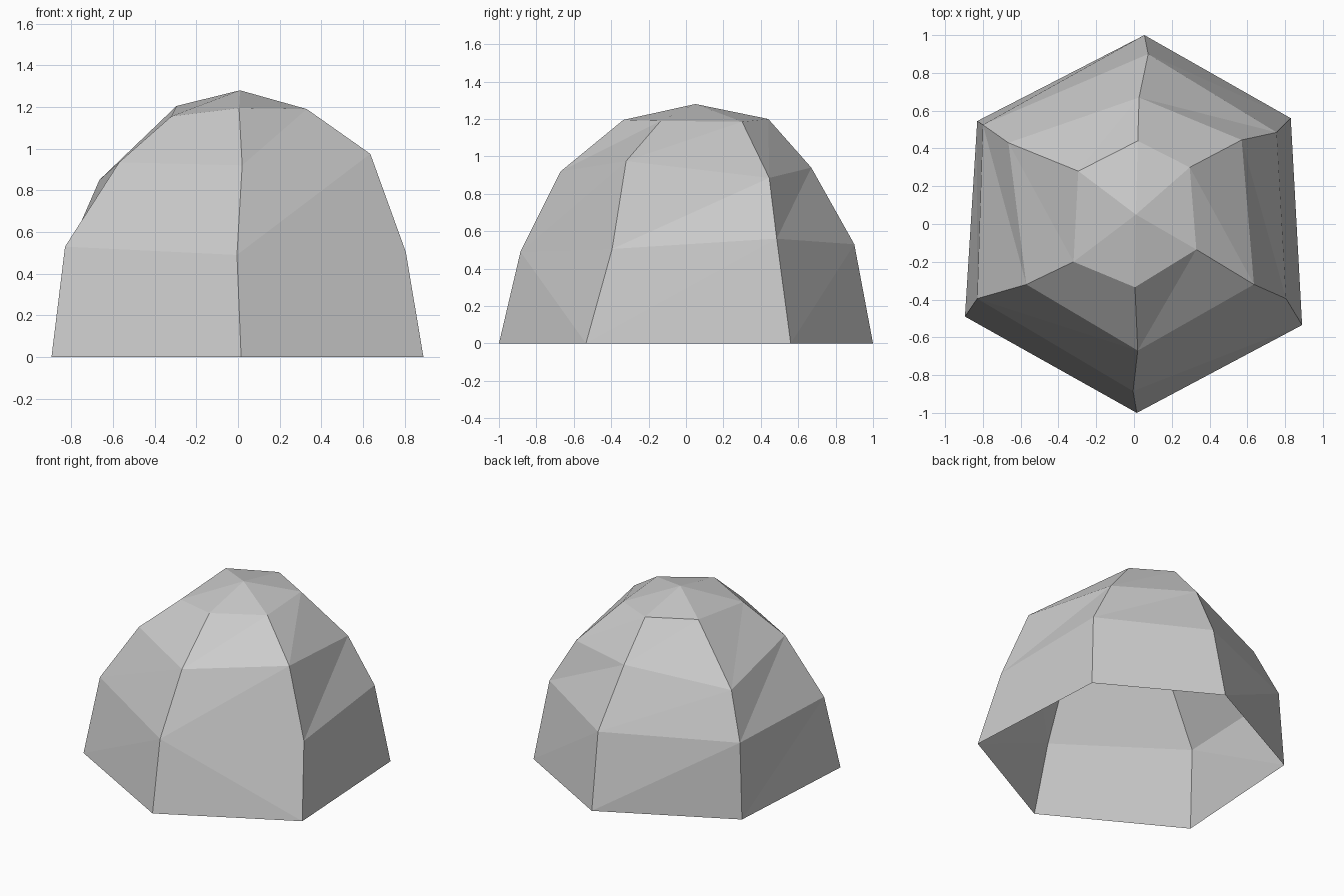
import bpy
import bmesh

if "Cube" in bpy.data.objects:
    bpy.data.objects.remove(bpy.data.objects["Cube"], do_unlink=True)


def make_material(name, value):
    mat = bpy.data.materials.new(name)
    mat.use_nodes = True
    colour = (value, value, value, 1)
    mat.diffuse_color = colour
    mat.node_tree.nodes["Principled BSDF"].inputs["Base Color"].default_value = colour
    return mat


# Rib profiles of the uneven six-sided shell, rim to crown, counter-clockwise
RIBS = {
    "front": [(.015, -1, 0), (-.005, -.885, .49), (.02, -.67, .92), (.005, -.335, 1.195)],
    "front_left": [(.89, -.535, 0), (.805, -.395, .505), (.635, -.32, .975), (.33, -.135, 1.19)],
    "back_left": [(.83, .56, 0), (.755, .485, .56), (.57, .445, .885), (.295, .3, 1.185)],
    "back": [(.055, 1, 0), (.075, .9, .53), (.027, .67, .94), (.02, .44, 1.2)],
    "back_right": [(-.83, .545, 0), (-.8, .525, .54), (-.665, .43, .85), (-.295, .28, 1.205)],
    "front_right": [(-.895, -.49, 0), (-.83, -.395, .53), (-.57, -.32, .935), (-.32, -.2, 1.155)],
}
APEX = (.01, .05, 1.28)


def build_shell(name, ribs, apex, material):
    bm = bmesh.new()
    columns = [[bm.verts.new(p) for p in rib] for rib in ribs.values()]
    top = bm.verts.new(apex)
    for side, low in enumerate(columns):
        high = columns[(side + 1) % len(columns)]
        # Wall panels, each folded along one diagonal
        for row in range(len(low) - 1):
            a, b, c, d = low[row], high[row], high[row + 1], low[row + 1]
            if side == 0 and row == 0:
                triangles = (a, b, d), (b, c, d)
            else:
                triangles = (a, b, c), (a, c, d)
            for tri in triangles:
                bm.faces.new(tri)
        # Shallow cap
        bm.faces.new((low[-1], high[-1], top))
    mesh = bpy.data.meshes.new(name)
    bm.to_mesh(mesh)
    bm.free()
    mesh.materials.append(material)
    obj = bpy.data.objects.new(name, mesh)
    bpy.context.collection.objects.link(obj)
    return obj


# Open-bottomed faceted dome
build_shell("dome_shell", RIBS, APEX, make_material("light grey", .6))
